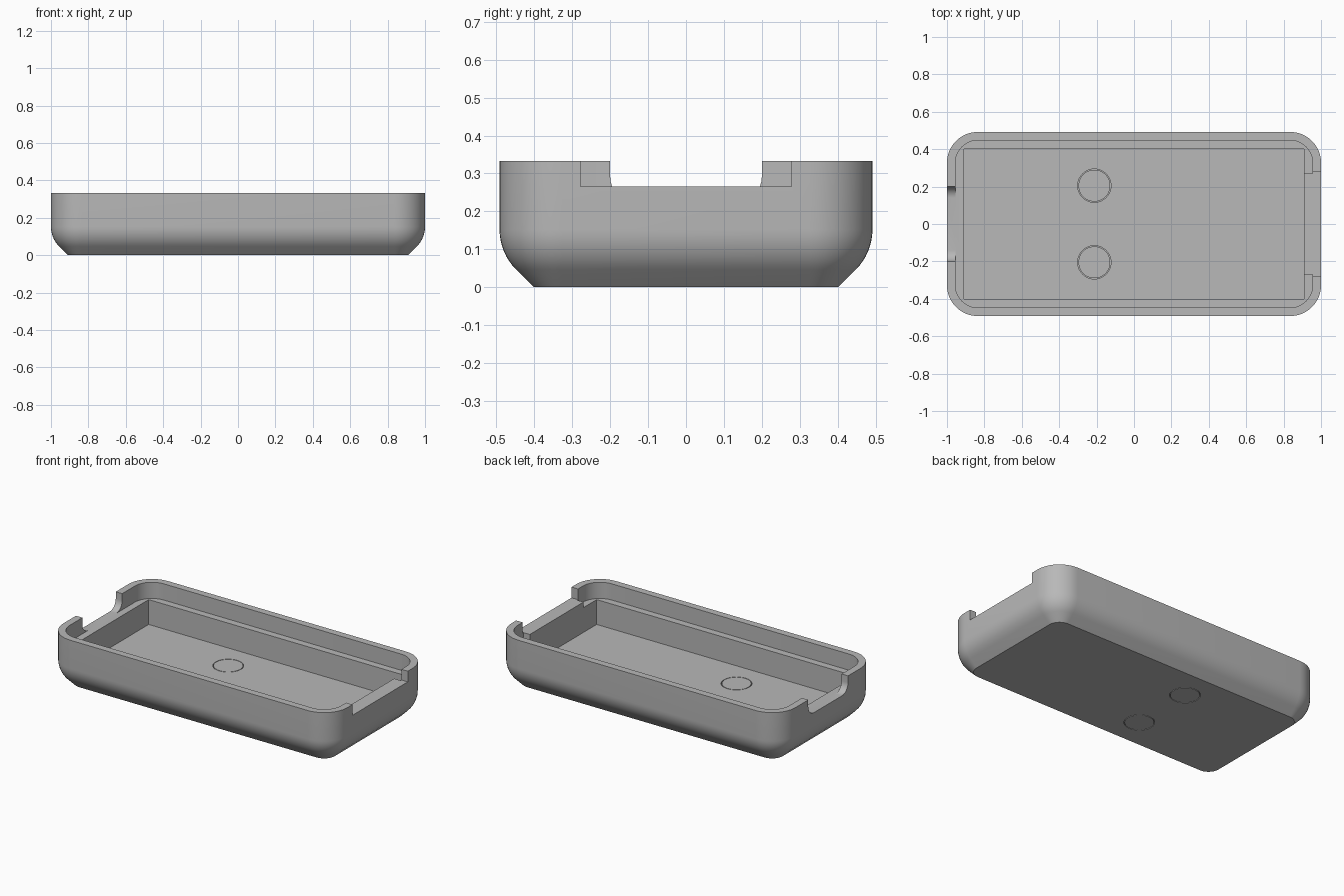
import bpy, bmesh, math

if "Cube" in bpy.data.objects:
    bpy.data.objects.remove(bpy.data.objects["Cube"])

HX, HY, TOP = 1.0, 0.492, 0.333      # outer half sizes and height
LEDGE, SILL, FLOOR = 0.23, 0.265, 0.072
RADIUS = 0.165

grey = bpy.data.materials.new("plain grey")
grey.use_nodes = True
COLOUR = (0.48, 0.48, 0.48, 1)
grey.diffuse_color = COLOUR
grey.node_tree.nodes["Principled BSDF"].inputs["Base Color"].default_value = COLOUR


def make_object(name, bm):
    bmesh.ops.recalc_face_normals(bm, faces=bm.faces)
    mesh = bpy.data.meshes.new(name)
    bm.to_mesh(mesh)
    bm.free()
    mesh.materials.append(grey)
    obj = bpy.data.objects.new(name, mesh)
    bpy.context.collection.objects.link(obj)
    return obj


def loft(name, loops):
    """Skin a stack of equal-length point loops and cap both ends."""
    bm = bmesh.new()
    rings = [[bm.verts.new(p) for p in loop] for loop in loops]
    for a, b in zip(rings, rings[1:]):
        for i in range(len(a)):
            j = (i + 1) % len(a)
            bm.faces.new((a[i], a[j], b[j], b[i]))
    bm.faces.new(rings[0])
    bm.faces.new(rings[-1])
    return make_object(name, bm)


def rounded_loop(inset, z, steps=12):
    """Outline of the case moved inward by inset."""
    r = RADIUS - inset
    points = []
    for k, (sx, sy) in enumerate(((1, 1), (-1, 1), (-1, -1), (1, -1))):
        for i in range(steps + 1):
            a = math.pi / 2 * (k + i / steps)
            points.append((sx * (HX - RADIUS) + r * math.cos(a),
                           sy * (HY - RADIUS) + r * math.sin(a), z))
    return points


def box(name, x, y, z):
    corners = ((0, 0), (1, 0), (1, 1), (0, 1))
    return loft(name, [[(x[i], y[j], h) for i, j in corners] for h in z])


def cylinder(name, x, y, r, z, steps=48):
    return loft(name, [[(x + r * math.cos(math.tau * i / steps),
                         y + r * math.sin(math.tau * i / steps), h)
                        for i in range(steps)] for h in z])


def combine(target, tool, operation="DIFFERENCE"):
    mod = target.modifiers.new(tool.name, "BOOLEAN")
    mod.operation, mod.object, mod.solver = operation, tool, "EXACT"
    bpy.context.view_layer.objects.active = target
    bpy.ops.object.modifier_apply(modifier=mod.name)
    bpy.data.objects.remove(tool)


# Outer body: sloped base edge blending into vertical walls
ARC = 0.15
slope = 0.09 - ARC * (1 - math.cos(math.pi / 4))
loops = [rounded_loop(0.09, 0)]
for i in range(9):
    a = math.pi / 4 * (1 - i / 8)
    loops.append(rounded_loop(ARC * (1 - math.cos(a)),
                              slope + ARC * (math.sin(math.pi / 4) - math.sin(a))))
loops.append(rounded_loop(0, TOP))
case = loft("case_shell", loops)

# Lid recess and square-cornered inner cavity
combine(case, loft("lid_recess", [rounded_loop(0.045, h) for h in (LEDGE, 0.5)]))
combine(case, box("cavity", (-0.91, 0.91), (-0.402, 0.402), (FLOOR, 0.4)))

# Rounded cable opening on the -x end
FIL, HALF = 0.06, 0.2
outline = [(HALF, 0.5)]
for side in (1, -1):
    for i in range(9):
        a = math.pi / 2 * (i / 8 if side > 0 else 1 - i / 8)
        outline.append((side * (HALF - FIL + FIL * math.cos(a)),
                        LEDGE + FIL - FIL * math.sin(a)))
outline.append((-HALF, 0.5))
combine(case, loft("cable_opening", [[(x, y, z) for y, z in outline] for x in (-1.1, -0.93)]))

# Wide opening on the +x end, with a raised sill behind it
combine(case, box("wide_opening", (0.94, 1.1), (-0.278, 0.278), (SILL, 0.5)))
combine(case, box("raised_sill", (0.91, 0.97), (-0.27, 0.27), (0.2, SILL)), "UNION")

# Round pockets above and below the floor, each filled by a flush disc
for side, word in ((1, "back"), (-1, "front")):
    for low, high, level in ((0, 0.02, "lower"), (FLOOR - 0.02, FLOOR, "upper")):
        upper = level == "upper"
        cut = (low, high + 0.05) if upper else (low - 0.05, high)
        combine(case, cylinder("pocket", -0.212, side * 0.205, 0.089, cut))
        disc = cylinder(f"{word}_{level}_disc", -0.212, side * 0.205, 0.085, (low, high))
        disc.select_set(True)

# Smooth the curved walls and keep the crisp edges
case.select_set(True)
bpy.context.view_layer.objects.active = case
bpy.ops.object.shade_smooth_by_angle(angle=math.radians(30))
